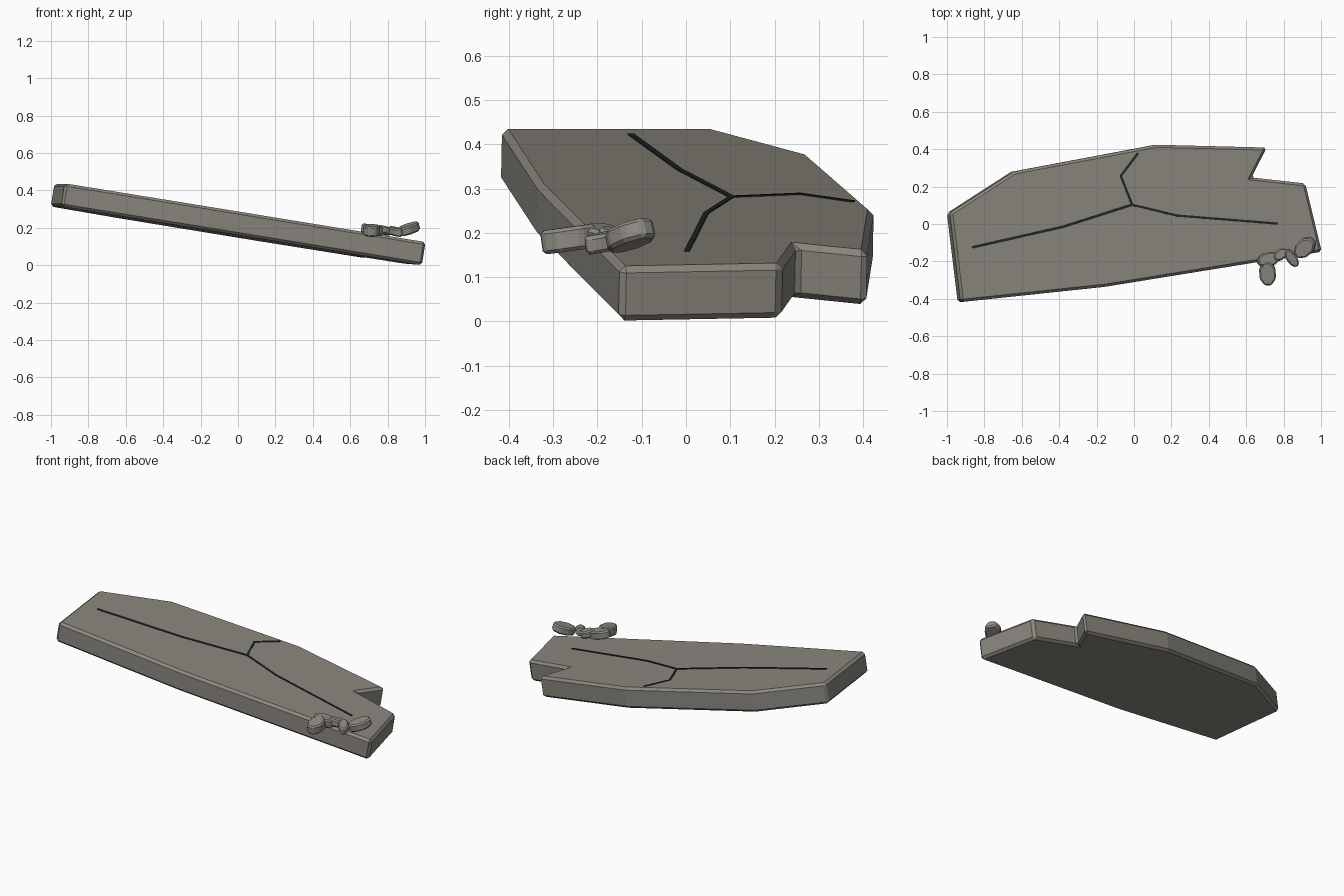
import bpy, bmesh, math
from mathutils import Vector, Matrix

if "Cube" in bpy.data.objects:
    bpy.data.objects.remove(bpy.data.objects["Cube"])

def material(name, rgb):
    m = bpy.data.materials.new(name)
    m.diffuse_color = (*rgb, 1)
    m.use_nodes = True
    m.node_tree.nodes["Principled BSDF"].inputs["Base Color"].default_value = m.diffuse_color
    return m

stone = material("grey stone", (0.255, 0.242, 0.208))
rubble = material("light grey stone", (0.275, 0.262, 0.228))
dark = material("dark crack", (0.012, 0.02, 0.02))

NORMAL = Vector((0.16, 0.02, 1)).normalized()
THICK = 0.125

def on_top(x, y):
    """Point on the sloping upper face."""
    return Vector((x, y, 0.281 - 0.16 * x - 0.02 * y))

def make_object(name, bm, mat, bevel=0):
    bmesh.ops.recalc_face_normals(bm, faces=bm.faces)
    me = bpy.data.meshes.new(name)
    bm.to_mesh(me)
    bm.free()
    me.materials.append(mat)
    ob = bpy.data.objects.new(name, me)
    bpy.context.collection.objects.link(ob)
    if bevel:
        b = ob.modifiers.new("chamfer", 'BEVEL')
        b.width, b.segments = bevel, 1
        b.limit_method = 'ANGLE'
        b.angle_limit = math.radians(25)
    return ob

def prism(bm, top, depth):
    """Closed prism from a loop of points, extended down along the slab normal."""
    t = [bm.verts.new(p) for p in top]
    b = [bm.verts.new(p - NORMAL * depth) for p in top]
    bm.faces.new(t)
    bm.faces.new(b[::-1])
    for i in range(len(t)):
        j = (i + 1) % len(t)
        bm.faces.new((t[i], b[i], b[j], t[j]))

# Tilted slab with a notch broken out of the right back corner
outline = [(-0.925, -0.417), (-0.15, -0.335), (1.006, -0.148), (0.918, 0.217),
           (0.63, 0.249), (0.712, 0.409), (0.12, 0.424), (-0.64, 0.281), (-0.983, 0.06)]
bm = bmesh.new()
prism(bm, [on_top(x, y) for x, y in outline], THICK)
make_object("slab", bm, stone, 0.014)

# Cracks: thin strips mitred along three branches from one junction
branches = [
    ([(-0.01, 0.103), (-0.38, -0.015), (-0.865, -0.125)], 0.007),
    ([(-0.01, 0.103), (0.23, 0.045), (0.77, 0.002)], 0.006),
    ([(-0.01, 0.103), (-0.07, 0.257), (0.022, 0.378)], 0.006)]
for n, (pts, half) in enumerate(branches):
    path = [Vector(p) for p in pts]
    left, right = [], []
    for i, p in enumerate(path):
        d = (path[min(i + 1, 2)] - path[max(i - 1, 0)]).normalized()
        side = Vector((-d.y, d.x)) * half
        left.append(on_top(*(p + side)) + NORMAL * 0.003)
        right.append(on_top(*(p - side)) + NORMAL * 0.003)
    bm = bmesh.new()
    prism(bm, left + right[::-1], 0.007)
    make_object(f"crack_{n + 1}", bm, dark)

# Rubble chunks: centre, size, yaw, pitch
chunks = [
    ((0.714, -0.264, 0.186), (0.125, 0.088, 0.054), 94, -8),
    ((0.718, -0.190, 0.190), (0.120, 0.075, 0.048), 15, 10),
    ((0.782, -0.165, 0.186), (0.085, 0.055, 0.042), 35, 14),
    ((0.842, -0.182, 0.180), (0.105, 0.055, 0.042), -55, 10),
    ((0.914, -0.126, 0.194), (0.128, 0.088, 0.046), 42, -17)]
for n, (c, s, yaw, pitch) in enumerate(chunks):
    bm = bmesh.new()
    m = (Matrix.Translation(c) @ Matrix.Rotation(math.radians(yaw), 4, 'Z')
         @ Matrix.Rotation(math.radians(pitch), 4, 'Y')
         @ Matrix.Diagonal((*s, 1)) @ Matrix.Rotation(math.radians(22.5), 4, 'Z'))
    bmesh.ops.create_cone(bm, cap_ends=True, segments=8, radius1=0.54,
                          radius2=0.54, depth=1, matrix=m)
    make_object(f"rubble_{n + 1}", bm, rubble, 0.008)
